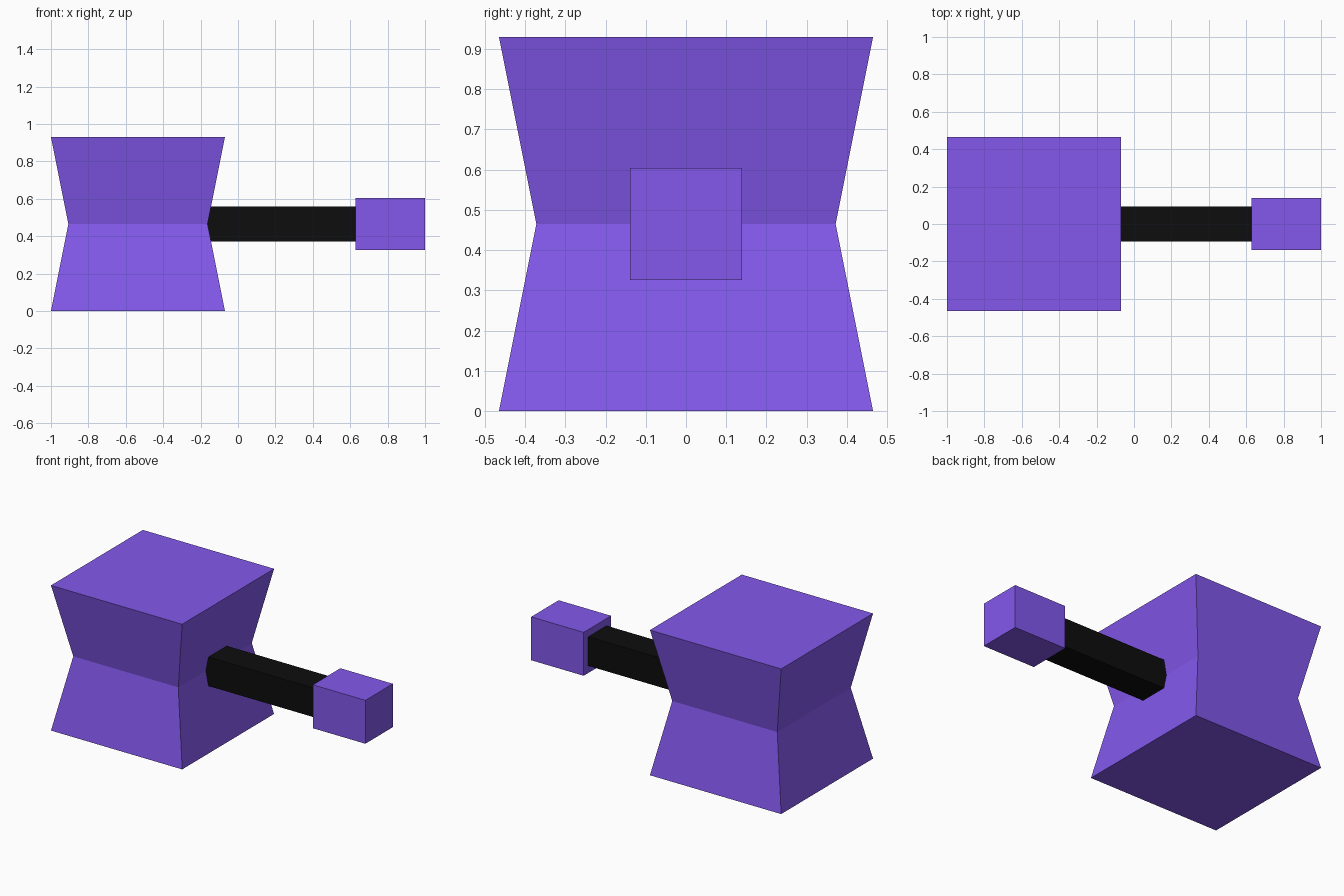
import bpy, bmesh

if "Cube" in bpy.data.objects:
    bpy.data.objects.remove(bpy.data.objects["Cube"])


def material(name, rgb):
    m = bpy.data.materials.new(name)
    m.diffuse_color = (*rgb, 1.0)
    m.use_nodes = True
    m.node_tree.nodes["Principled BSDF"].inputs["Base Color"].default_value = m.diffuse_color
    return m


purple = material("purple", (0.227, 0.098, 0.84))
black = material("black", (0.004, 0.004, 0.004))

MID_Z = 0.465


def loft(name, sections, mat):
    """Loft between rectangular sections: (centre, half size a, half size b)."""
    bm = bmesh.new()
    rings = [[bm.verts.new((cx + sx * hx, sy * hy, z))
              for sx, sy in ((-1, -1), (1, -1), (1, 1), (-1, 1))]
             for cx, z, hx, hy in sections]
    for lo, hi in zip(rings, rings[1:]):
        for i in range(4):
            j = (i + 1) % 4
            bm.faces.new((lo[i], lo[j], hi[j], hi[i]))
    bm.faces.new(rings[0][::-1])
    bm.faces.new(rings[-1])
    bmesh.ops.recalc_face_normals(bm, faces=bm.faces)
    mesh = bpy.data.meshes.new(name)
    bm.to_mesh(mesh)
    bm.free()
    mesh.materials.append(mat)
    obj = bpy.data.objects.new(name, mesh)
    bpy.context.collection.objects.link(obj)
    return obj


def bar(name, x0, x1, half, mat):
    """Square bar running along x at mid height."""
    cx, hx = (x0 + x1) / 2, (x1 - x0) / 2
    return loft(name, [(cx, MID_Z - half, hx, half),
                       (cx, MID_Z + half, hx, half)], mat)


# Hammer head with a pinched waist
loft("hammer_head", [(-0.535, 0.0, 0.465, 0.465),
                     (-0.535, MID_Z, 0.372, 0.372),
                     (-0.535, 2 * MID_Z, 0.465, 0.465)], purple)

# Square handle, seated in the head and the pommel
bar("handle", -0.20, 0.65, 0.093, black)

# End block of the handle
bar("pommel", 0.628, 1.0, 0.139, purple)
